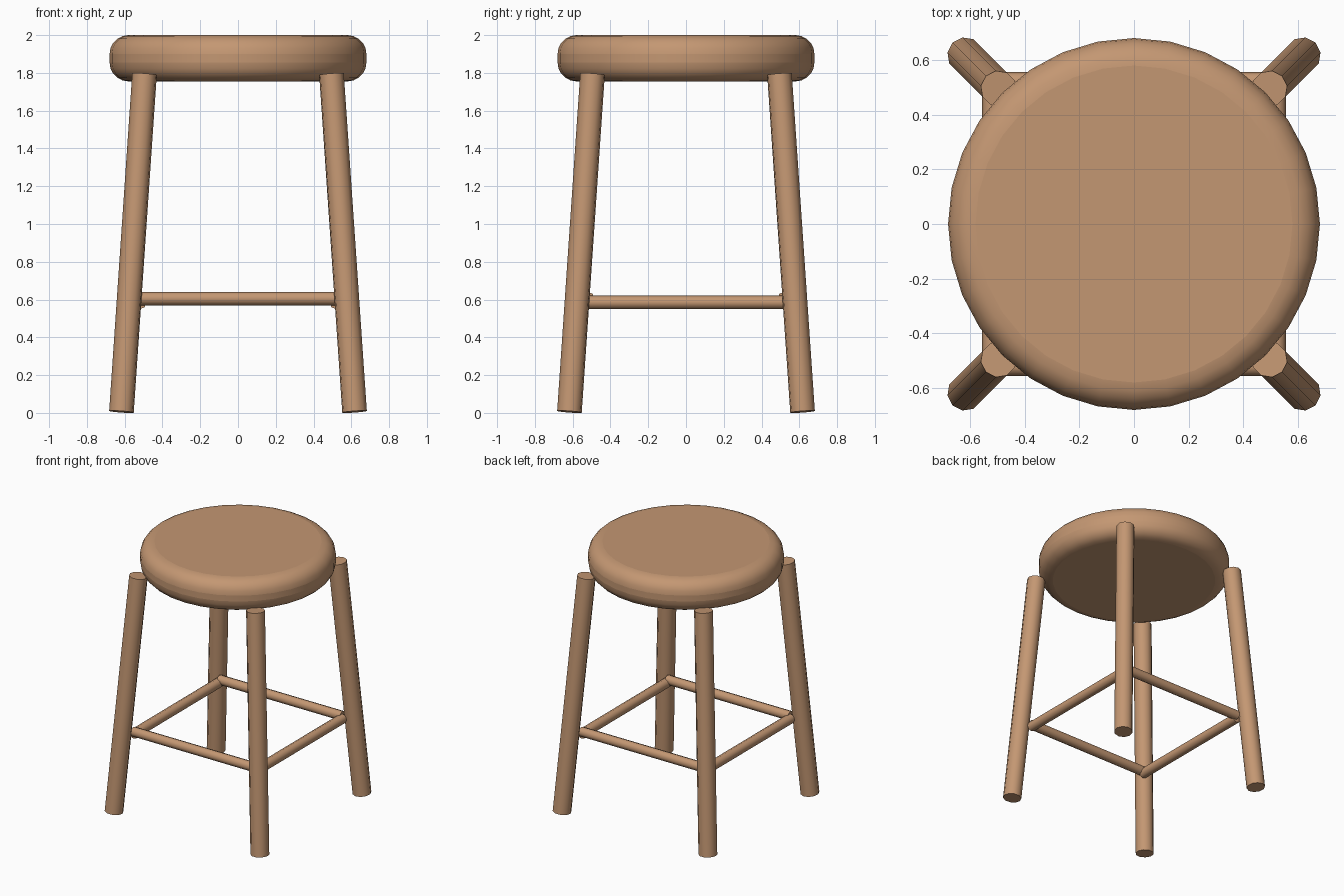
import bpy, math
from mathutils import Vector

if "Cube" in bpy.data.objects:
    bpy.data.objects.remove(bpy.data.objects["Cube"])

wood = bpy.data.materials.new("wood")
wood.diffuse_color = (0.55, 0.31, 0.17, 1)
wood.use_nodes = True
wood.node_tree.nodes["Principled BSDF"].inputs["Base Color"].default_value = wood.diffuse_color


def finish(obj, name, angle):
    obj.name = name
    obj.data.materials.append(wood)
    bpy.ops.object.shade_smooth_by_angle(angle=math.radians(angle))
    return obj


def rod(name, start, end, radius, sides):
    a, b = Vector(start), Vector(end)
    bpy.ops.mesh.primitive_cylinder_add(vertices=sides, radius=radius,
                                        depth=(b - a).length, location=(a + b) / 2)
    obj = bpy.context.object
    obj.rotation_euler = (b - a).to_track_quat('Z', 'Y').to_euler()
    return finish(obj, name, 50)


# Seat: thick disc with rounded rims
bpy.ops.mesh.primitive_cylinder_add(vertices=32, radius=0.68, depth=0.245,
                                    location=(0, 0, 1.8775))
seat = bpy.context.object
bevel = seat.modifiers.new("rounded_rim", 'BEVEL')
bevel.width = 0.1
bevel.segments = 5
bevel.limit_method = 'ANGLE'
bevel.angle_limit = math.radians(40)
finish(seat, "seat", 40)

# Four splayed legs
for sy, depth_name in ((-1, "front"), (1, "back")):
    for sx, side_name in ((-1, "left"), (1, "right")):
        rod(f"{depth_name}_{side_name}_leg",
            (sx * 0.617, sy * 0.617, 0.006), (sx * 0.495, sy * 0.495, 1.793),
            0.066, 10)

# Stretchers: front/back pair sits slightly above the side pair
r = 0.52
for s, x_name, y_name in ((-1, "front", "left"), (1, "back", "right")):
    rod(f"{x_name}_stretcher", (-r, s * r, 0.605), (r, s * r, 0.605), 0.036, 8)
    rod(f"{y_name}_stretcher", (s * r, -r, 0.585), (s * r, r, 0.585), 0.036, 8)
